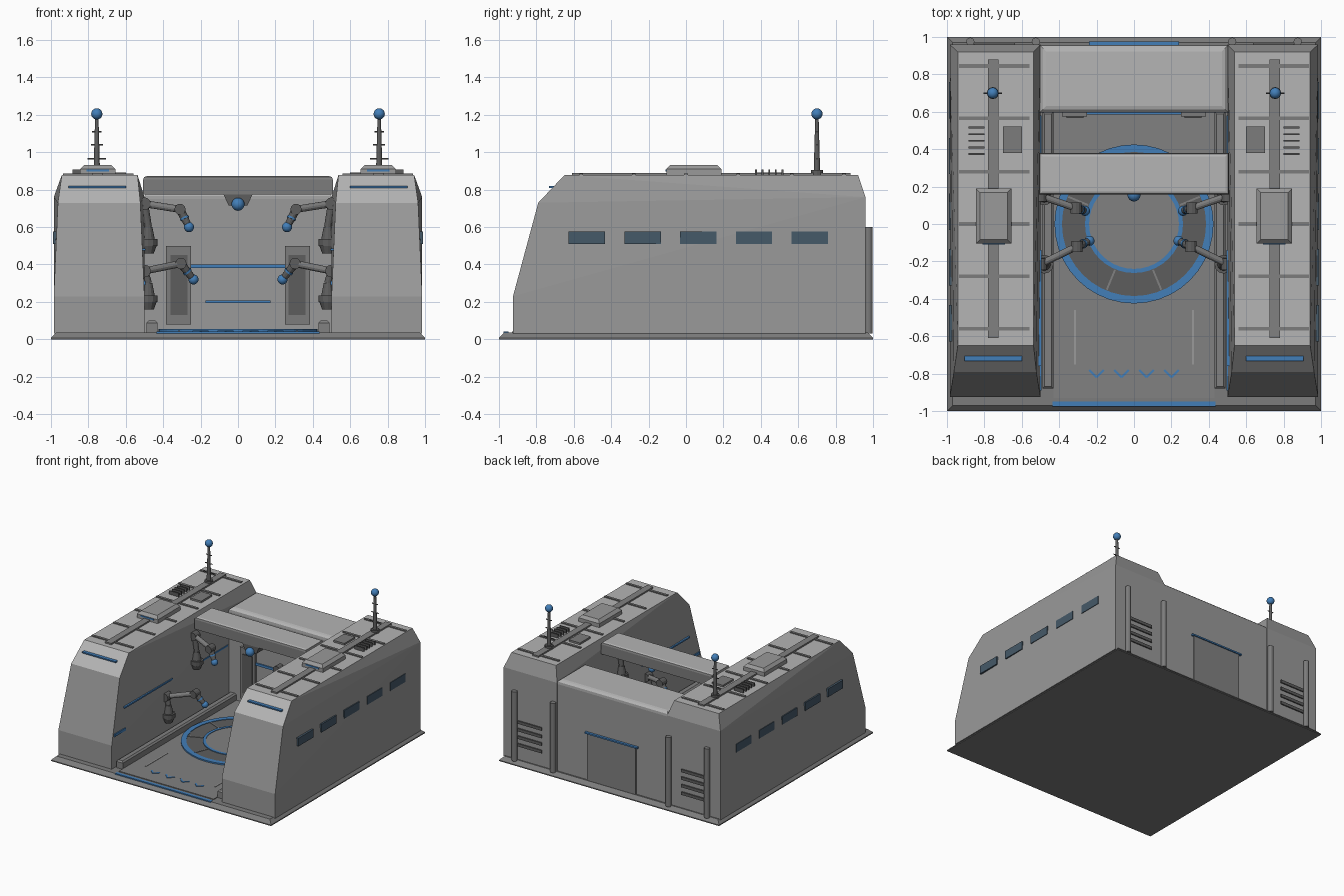
import bpy, bmesh, math
from mathutils import Vector, Matrix

if "Cube" in bpy.data.objects:
    bpy.data.objects.remove(bpy.data.objects["Cube"])


def material(name, *rgb):
    m = bpy.data.materials.new(name)
    m.diffuse_color = (*(rgb if len(rgb) == 3 else rgb * 3), 1)
    m.use_nodes = True
    m.node_tree.nodes["Principled BSDF"].inputs["Base Color"].default_value = m.diffuse_color
    return m


BLUE = material("blue_trim", 0.055, 0.21, 0.48)
GLASS = material("window_glass", 0.06, 0.10, 0.14)
DARK = material("dark_metal", 0.11)
MID = material("mid_metal", 0.2)
FLOOR = material("floor_grey", 0.22)
BODY = material("wall_grey", 0.32)
LIGHT = material("roof_grey", 0.46)


def finish(name, bm, mat=BODY, mirror=False, smooth=False, top=None):
    # top: optional second material for the upward-facing faces
    bmesh.ops.recalc_face_normals(bm, faces=bm.faces)
    me = bpy.data.meshes.new(name)
    if top:
        bm.normal_update()
        for f in bm.faces:
            f.material_index = int(f.normal.z > 0.4)
    bm.to_mesh(me)
    bm.free()
    ob = bpy.data.objects.new(name, me)
    bpy.context.collection.objects.link(ob)
    me.materials.append(mat)
    if top:
        me.materials.append(top)
    if smooth:
        me.shade_smooth()
    if mirror:
        ob.modifiers.new("Mirror", 'MIRROR')
    return ob


def add_box(bm, x0, x1, y0, y1, z0, z1):
    c = Vector((x0 + x1, y0 + y1, z0 + z1)) / 2
    s = Matrix.Diagonal((x1 - x0, y1 - y0, z1 - z0, 1))
    return bmesh.ops.create_cube(bm, size=1, matrix=Matrix.Translation(c) @ s)["verts"]


def boxes(name, dims, mat=BODY, mirror=False, bevel=0, segs=1, top=None):
    # one or more boxes, optionally with the top edges bevelled
    bm = bmesh.new()
    for d in dims:
        vs = add_box(bm, *d)
        if bevel:
            upper = {v for v in vs if v.co.z > d[5] - 1e-4}
            edges = [e for e in bm.edges if set(e.verts) <= upper]
            bmesh.ops.bevel(bm, geom=edges, offset=bevel, segments=segs, profile=0.5, affect='EDGES')
    return finish(name, bm, mat, mirror, top=top)


def add_rod(bm, a, b, r1, r2=None, sides=12):
    a, b = Vector(a), Vector(b)
    d = b - a
    rot = Vector((0, 0, 1)).rotation_difference(d).to_matrix().to_4x4()
    bmesh.ops.create_cone(bm, cap_ends=True, segments=sides, radius1=r1,
                          radius2=r1 if r2 is None else r2, depth=d.length,
                          matrix=Matrix.Translation((a + b) / 2) @ rot)


def rods(name, items, mat=BODY, mirror=False):
    bm = bmesh.new()
    for it in items:
        add_rod(bm, *it)
    return finish(name, bm, mat, mirror)


def ball(name, c, r, mat, mirror=False):
    bm = bmesh.new()
    bmesh.ops.create_uvsphere(bm, u_segments=16, v_segments=10, radius=r,
                              matrix=Matrix.Translation(c))
    return finish(name, bm, mat, mirror, True)


def hull(name, pts, mat=BODY, mirror=False, top=None):
    bm = bmesh.new()
    for p in pts:
        bm.verts.new(p)
    bmesh.ops.convex_hull(bm, input=bm.verts)
    bmesh.ops.dissolve_limit(bm, angle_limit=0.005, verts=bm.verts, edges=bm.edges)
    return finish(name, bm, mat, mirror, top=top)


def ring(name, r0, r1, z0, z1, mat, n=40):
    # flat washer spun from a rectangular section
    bm = bmesh.new()
    vs = [bm.verts.new((r, 0, z)) for r, z in ((r0, z0), (r1, z0), (r1, z1), (r0, z1))]
    es = [bm.edges.new((vs[i], vs[(i + 1) % 4])) for i in range(4)]
    bmesh.ops.spin(bm, geom=vs + es, cent=(0, 0, 0), axis=(0, 0, 1),
                   angle=math.tau, steps=n, use_merge=True)
    bmesh.ops.remove_doubles(bm, verts=bm.verts, dist=1e-4)
    return finish(name, bm, mat)


# base plate with sloped rim, and floor slab
hull("base_plate", [(sx * k, sy * k, z) for k, z in ((1, 0), (1, 0.008), (0.97, 0.037))
                    for sx in (-1, 1) for sy in (-1, 1)], MID)
boxes("floor_slab", [(-0.43, 0.43, -0.93, 0.6, 0.03, 0.043)], FLOOR)
boxes("floor_rail", [(0.43, 0.49, -0.88, 0.6, 0.03, 0.1)], FLOOR, True, bevel=0.012)
boxes("entry_strip", [(-0.435, 0.435, -0.975, -0.95, 0.03, 0.041)], BLUE)
boxes("lane_line", [(0.31, 0.32, -0.75, -0.46, 0.04, 0.046)], BODY, True)

# floor chevrons
bm = bmesh.new()
for x in (-0.2, -0.067, 0.067, 0.2):
    for s in (-1, 1):
        m = (Matrix.Translation((x + s * 0.019, -0.8, 0.043)) @
             Matrix.Rotation(s * math.radians(45), 4, 'Z') @ Matrix.Diagonal((0.055, 0.012, 0.008, 1)))
        bmesh.ops.create_cube(bm, size=1, matrix=m)
finish("floor_chevrons", bm, BLUE)

# round work platform
rods("platform_disc", [((0, 0, 0.03), (0, 0, 0.052), 0.245, None, 40)], FLOOR)
ring("platform_inner_ring", 0.24, 0.262, 0.03, 0.056, BLUE)
ring("platform_track", 0.262, 0.385, 0.03, 0.05, DARK)
ring("platform_outer_ring", 0.385, 0.425, 0.03, 0.054, BLUE)
bm = bmesh.new()
for i in range(8):
    m = (Matrix.Rotation(math.radians(22.5 + 45 * i), 4, 'Z') @ Matrix.Translation((0.323, 0, 0.05))
         @ Matrix.Diagonal((0.115, 0.01, 0.008, 1)))
    bmesh.ops.create_cube(bm, size=1, matrix=m)
finish("platform_spokes", bm, FLOOR)

# side towers, with lighter roof and front slope
section = [(0.5, 0.985, -0.925, 0.03), (0.5, 0.985, -0.925, 0.23), (0.522, 0.963, -0.79, 0.73),
           (0.537, 0.942, -0.65, 0.878), (0.537, 0.942, 0.92, 0.878),
           (0.5, 0.985, 0.96, 0.76), (0.5, 0.985, 0.96, 0.03)]
hull("side_tower", [(x, y, z) for a, b, y, z in section for x in (a, b)], BODY, True, LIGHT)
boxes("side_windows", [(0.95, 0.99, y - 0.097, y + 0.097, 0.51, 0.577)
                       for y in (-0.53, -0.232, 0.066, 0.364, 0.662)], GLASS, True)
boxes("tower_front_light", [(0.6, 0.905, -0.732, -0.7, 0.81, 0.82)], BLUE, True)
boxes("inner_wall_light", [(0.495, 0.52, -0.76, -0.14, 0.474, 0.486),
                           (0.495, 0.52, 0.25, 0.58, 0.474, 0.486),
                           (0.495, 0.52, -0.89, -0.75, 0.29, 0.312)], BLUE, True)

# roof details
boxes("roof_spine", [(0.725, 0.78, -0.61, 0.88, 0.87, 0.89)], FLOOR, True)
boxes("roof_ribs", [(0.56, 0.935, y - 0.01, y + 0.01, 0.87, 0.886)
                    for y in (-0.56, -0.28, 0, 0.28, 0.565, 0.845)], MID, True)
boxes("roof_unit", [(0.655, 0.845, -0.105, 0.19, 0.87, 0.932)], BODY, True, bevel=0.022)
boxes("roof_unit_light", [(0.69, 0.81, -0.11, -0.09, 0.897, 0.908)], BLUE, True)
boxes("roof_hatch", [(0.6, 0.7, 0.38, 0.52, 0.87, 0.893)], MID, True)
boxes("roof_vent_slats", [(0.8, 0.885, y - 0.005, y + 0.005, 0.87, 0.907)
                          for y in (0.375, 0.41, 0.445, 0.48, 0.515)], DARK, True)

# antennas
ax, ay = 0.755, 0.7
rods("antenna_mast", [((ax, ay, 0.87), (ax, ay, 0.905), 0.032),
                      ((ax, ay, 0.9), (ax, ay, 1.19), 0.017, 0.009)]
     + [((ax - w, ay, z), (ax + w, ay, z), 0.004, None, 6)
        for z, w in ((0.965, 0.05), (1.04, 0.032), (1.11, 0.025))], DARK, True)
ball("antenna_tip", (ax, ay, 1.205), 0.03, BLUE, True)

# rear wall and overhead beam
boxes("rear_wall", [(-0.505, 0.505, 0.595, 0.957, 0.03, 0.785)], BODY, bevel=0.035, segs=3, top=LIGHT)
boxes("overhead_beam", [(-0.507, 0.507, 0.157, 0.38, 0.775, 0.872)], MID, bevel=0.018, segs=2, top=LIGHT)
hull("beam_sensor_mount", [(s * w, y, z) for w, z in ((0.08, 0.78), (0.05, 0.715))
                           for s in (-1, 1) for y in (0.165, 0.25)], DARK)
ball("beam_sensor", (0, 0.155, 0.722), 0.035, BLUE)
boxes("wall_panel", [(0.25, 0.385, 0.575, 0.6, 0.08, 0.5)], MID, True)
boxes("wall_panel_inset", [(0.27, 0.36, 0.568, 0.58, 0.13, 0.45)], DARK, True)
boxes("wall_lights", [(-0.25, 0.25, 0.585, 0.6, 0.38, 0.4),
                      (-0.175, 0.175, 0.585, 0.6, 0.193, 0.207)], BLUE)

# rear face details
boxes("rear_door", [(-0.22, 0.22, 0.95, 0.968, 0.03, 0.42)], FLOOR)
boxes("rear_door_light", [(-0.24, 0.24, 0.95, 0.977, 0.42, 0.432)], BLUE)
rods("rear_pipes", [((x, 0.975, 0.03), (x, 0.975, 0.6), 0.022) for x in (0.525, 0.875)], MID, True)
boxes("rear_vent_slats", [(0.635, 0.855, 0.95, 0.97, z - 0.012, z + 0.012)
                          for z in (0.16, 0.222, 0.284, 0.346)], DARK, True)

# robot arms: bracket, shoulder, link, forearm, ball tip (mirrored left and right)
for label, bracket, shoulder, elbow, tip in (
        ("upper", (0.48, 0.15, 0.5), (0.5, 0.15, 0.725), (0.31, 0.085, 0.695), (0.262, 0.07, 0.6)),
        ("lower", (0.48, -0.215, 0.2), (0.5, -0.215, 0.365), (0.305, -0.12, 0.405), (0.238, -0.09, 0.32))):
    b, s, e, t = map(Vector, (bracket, shoulder, elbow, tip))
    up, side = Vector((0, 0, 1)), Vector((0, 0.03, 0))
    rods(label + "_arm_bracket", [(b - up * 0.04, b, 0.03, 0.045), (b, b + up * 0.035, 0.05),
                                  (b + up * 0.035, b + up * 0.1, 0.035, 0.022),
                                  (b + up * 0.1, s, 0.02)], DARK, True)
    rods(label + "_arm_joints", [(s - side, s + side, 0.034), (e - side, e + side, 0.03),
                                 (e, t, 0.024, 0.018)], DARK, True)
    rods(label + "_arm_link", [(s, e, 0.019)], MID, True)
    rods(label + "_arm_collar", [(e.lerp(t, 0.45), e.lerp(t, 0.55), 0.025)], BLUE, True)
    ball(label + "_arm_tip", t, 0.027, BLUE, True)
